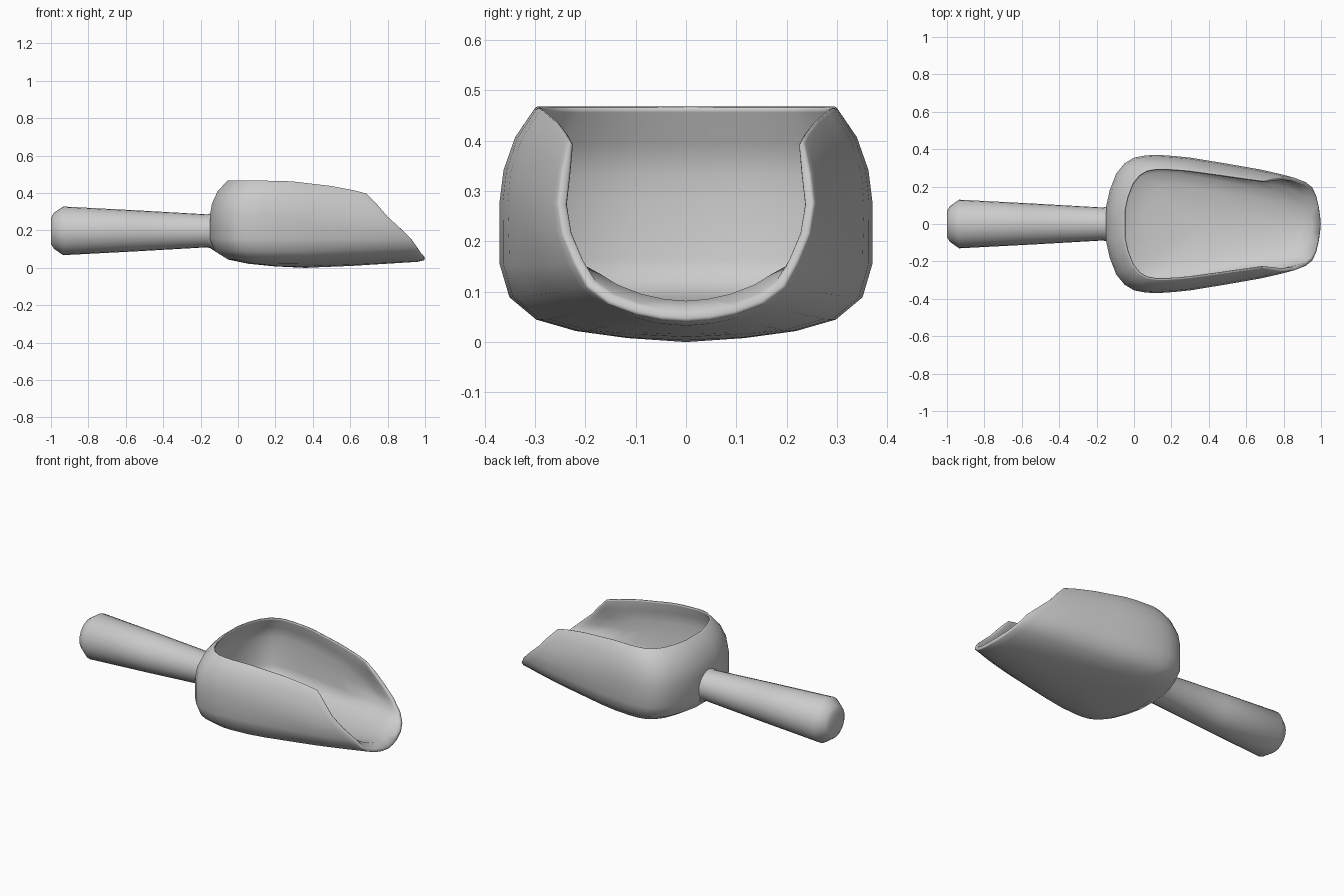
import bpy, bmesh, math

if "Cube" in bpy.data.objects:
    bpy.data.objects.remove(bpy.data.objects["Cube"])


def lerp(a, b, t):
    return a + (b - a) * t


def sample(curve, x):
    if x <= curve[0][0]:
        return curve[0][1]
    for (x0, v0), (x1, v1) in zip(curve, curve[1:]):
        if x <= x1:
            return lerp(v0, v1, (x - x0) / (x1 - x0))
    return curve[-1][1]


def make_object(name, bm):
    mesh = bpy.data.meshes.new(name)
    bm.to_mesh(mesh)
    bm.free()
    obj = bpy.data.objects.new(name, mesh)
    bpy.context.collection.objects.link(obj)
    bpy.ops.object.select_all(action='DESELECT')
    obj.select_set(True)
    bpy.context.view_layer.objects.active = obj
    return obj


# Wall sections, rim to keel: (outward fraction, height fraction)
REAR = [(.81, 1), (.92, .87), (.98, .73), (1, .6), (1, .33), (.95, .19),
        (.81, .095), (.6, .047), (.32, .017), (0, 0)]
FRONT = [(.81, 1), (.9, .85), (.97, .7), (1, .53), (.98, .36), (.9, .22),
         (.72, .12), (.47, .05), (.23, .013), (0, 0)]
# Front cut position of each row
CUT = [.69, .75, .80, .865, .925, .955, .975, .988, .996, 1]
WIDTH = [(.12, .37), (.27, .36), (.5, .322), (.7, .287), (.85, .25), (.92, .227), (1, .208)]
TOP = [(-.05, .47), (.27, .467), (.5, .44), (.63, .415), (.69, .398), (.8, .385), (1, .38)]
KEEL = [(.35, 0), (.6, .01), (.97, .033), (1, .042)]
# Plan of the rounded back, centre to side
BACK = [(-.15, 0), (-.15, .09), (-.13, .18), (-.095, .27), (-.05, .325), (0, .355), (.06, .366)]
CX = .36

columns = [[(lerp(CX, ox, f), oy * f, h * .47) for f, h in REAR] for ox, oy in BACK]
for s in (0, .125, .25, .375, .5, .625, .75, .86, .94, 1):
    col = []
    for (fr, hr), (ff, hf), cut in zip(REAR, FRONT, CUT):
        x = lerp(lerp(CX, .12, fr), cut, s)
        t = s * s * (3 - 2 * s)
        f, h = lerp(fr, ff, t), lerp(hr, hf, t)
        zb = sample(KEEL, x)
        col.append((x, f * sample(WIDTH, x), zb + h * (sample(TOP, x) - zb)))
    columns.append(col)

# Scoop bowl: half shell, mirrored and thickened inward
bm = bmesh.new()
grid = [[bm.verts.new(p) for p in col] for col in columns]
for a, b in zip(grid, grid[1:]):
    for j in range(len(REAR) - 1):
        bm.faces.new((a[j], b[j], b[j + 1], a[j + 1]))
edge_points = [v.co.copy() for v in grid[-1]]
bmesh.ops.remove_doubles(bm, verts=bm.verts[:], dist=.0005)
bowl = make_object("scoop_bowl", bm)

# Thin rim, thicker floor, tapering to the front lip
group = bowl.vertex_groups.new(name="thickness")
for v in bowl.data.vertices:
    x, y, z = v.co
    weight = min(1, .25 + (sample(TOP, x) - z) * 4)
    if x > .65 and z > .12:
        weight = min(weight, .45)
    if min((v.co - p).length for p in edge_points) < .001:
        weight = min(weight, .4)
    group.add([v.index], weight, 'REPLACE')

mirror = bowl.modifiers.new("mirror", 'MIRROR')
mirror.use_axis = (False, True, False)
mirror.merge_threshold = .001
solid = bowl.modifiers.new("wall", 'SOLIDIFY')
solid.thickness = .05
solid.offset = -1
solid.vertex_group = "thickness"
bevel = bowl.modifiers.new("soft_rim", 'BEVEL')
bevel.width = .008
bevel.segments = 2
bevel.limit_method = 'ANGLE'
bevel.angle_limit = math.radians(55)
for m in (mirror, solid, bevel):
    bpy.ops.object.modifier_apply(modifier=m.name)
bpy.ops.object.shade_smooth_by_angle(angle=math.radians(60))

# Handle: tapered round grip lathed about the x axis, flared into the bowl
profile = [(-1, .07), (-.985, .095), (-.935, .13), (-.55, .11), (-.165, .088),
           (-.148, .093), (-.12, .112)]
SIDES = 24
bm = bmesh.new()
rings = [[bm.verts.new((x, r * math.cos(2 * math.pi * k / SIDES),
                        .198 + r * math.sin(2 * math.pi * k / SIDES)))
          for k in range(SIDES)] for x, r in profile]
for a, b in zip(rings, rings[1:]):
    for k in range(SIDES):
        n = (k + 1) % SIDES
        bm.faces.new((a[k], a[n], b[n], b[k]))
bm.faces.new(rings[0])
bm.faces.new(rings[-1])
bmesh.ops.recalc_face_normals(bm, faces=bm.faces[:])
make_object("handle", bm)
bpy.ops.object.shade_smooth_by_angle(angle=math.radians(60))
